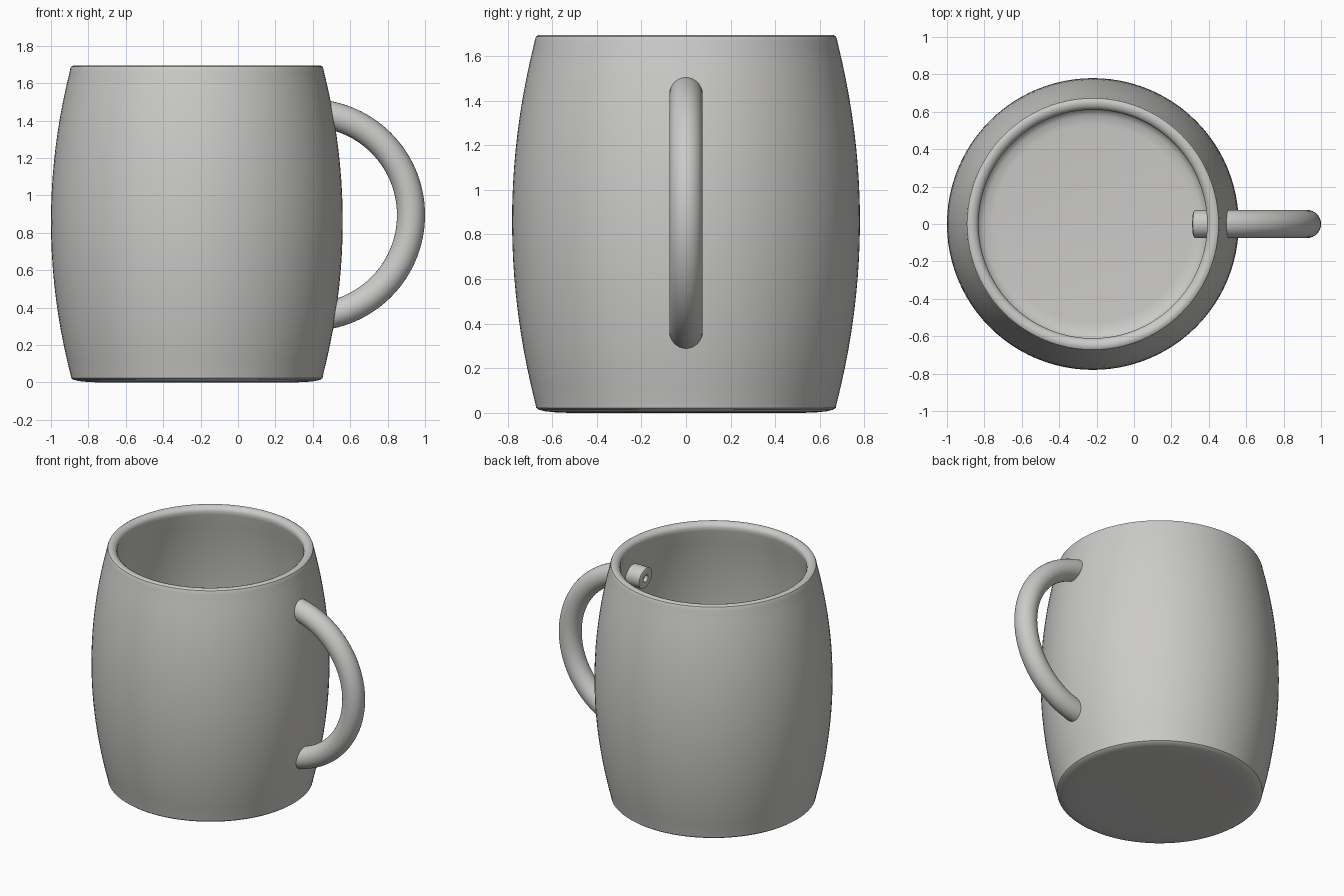
import bpy, bmesh, math

if "Cube" in bpy.data.objects:
    bpy.data.objects.remove(bpy.data.objects["Cube"])

clay = bpy.data.materials.new("warm grey ceramic")
clay.diffuse_color = (0.6, 0.595, 0.58, 1)
clay.use_nodes = True
clay.node_tree.nodes["Principled BSDF"].inputs["Base Color"].default_value = clay.diffuse_color

CX = -0.22          # axis of the cup
H = 1.695           # cup height


def barrel(z):
    """Outer radius of the barrel wall at height z."""
    return 0.78 - 0.1 * (abs(z - 0.86) / 0.8) ** 2


def add_object(name, rings, closed_ends=True):
    """Bridge successive rings of points, and cap both ends."""
    bm = bmesh.new()
    vr = [[bm.verts.new(p) for p in ring] for ring in rings]
    n = len(vr[0])
    for a, b in zip(vr, vr[1:]):
        for i in range(n):
            j = (i + 1) % n
            bm.faces.new((a[i], a[j], b[j], b[i]))
    if closed_ends:
        bm.faces.new(vr[0])
        bm.faces.new(vr[-1])
    bmesh.ops.recalc_face_normals(bm, faces=bm.faces)
    me = bpy.data.meshes.new(name)
    bm.to_mesh(me)
    bm.free()
    me.materials.append(clay)
    ob = bpy.data.objects.new(name, me)
    bpy.context.collection.objects.link(ob)
    bpy.ops.object.select_all(action='DESELECT')
    ob.select_set(True)
    bpy.context.view_layer.objects.active = ob
    bpy.ops.object.shade_smooth_by_angle(angle=math.radians(35))
    return ob


# Cup: rounded foot, bulging wall, rounded rim, inner wall and floor
profile = [(0.52, 0.0), (0.58, 0.002), (0.63, 0.007), (0.66, 0.014), (0.672, 0.023)]
profile += [(barrel(z), z) for z in (0.04 + i * 1.62 / 20 for i in range(21))]
profile += [(0.677, 1.677), (0.672, 1.688), (0.66, H), (0.645, H),
            (0.63, 1.69), (0.618, 1.68), (0.611, 1.665)]
profile += [(barrel(z) - 0.07, z) for z in (1.64 - i * 1.52 / 18 for i in range(19))]
profile += [(0.605, 0.09), (0.58, 0.075), (0.53, 0.07)]
SEG = 96
rings = [[(CX + r * math.cos(2 * math.pi * i / SEG), r * math.sin(2 * math.pi * i / SEG), z)
          for i in range(SEG)] for r, z in profile]
add_object("cup", rings)

# Handle: round tube on an arc, its ends poking through the wall with a small dimple
HX, HZ, R, T = 0.38, 0.895, 0.545, 0.075
END = math.radians(96.5)
N, SIDES = 64, 32
path = [(END - 2 * END * i / N, T) for i in range(N + 1)]
d = 0.05
path = ([(END - d, 0.022), (END - 0.006, 0.026), (END, 0.034), (END, 0.064), (END - 0.01, T)]
        + path[1:-1]
        + [(-END + 0.01, T), (-END, 0.064), (-END, 0.034), (-END + 0.006, 0.026), (-END + d, 0.022)])
rings = []
for a, t in path:
    ring = []
    for k in range(SIDES):
        b = 2 * math.pi * k / SIDES
        rr = R + t * math.cos(b)
        ring.append((HX + rr * math.cos(a), t * math.sin(b), HZ + rr * math.sin(a)))
    rings.append(ring)
add_object("handle", rings)
